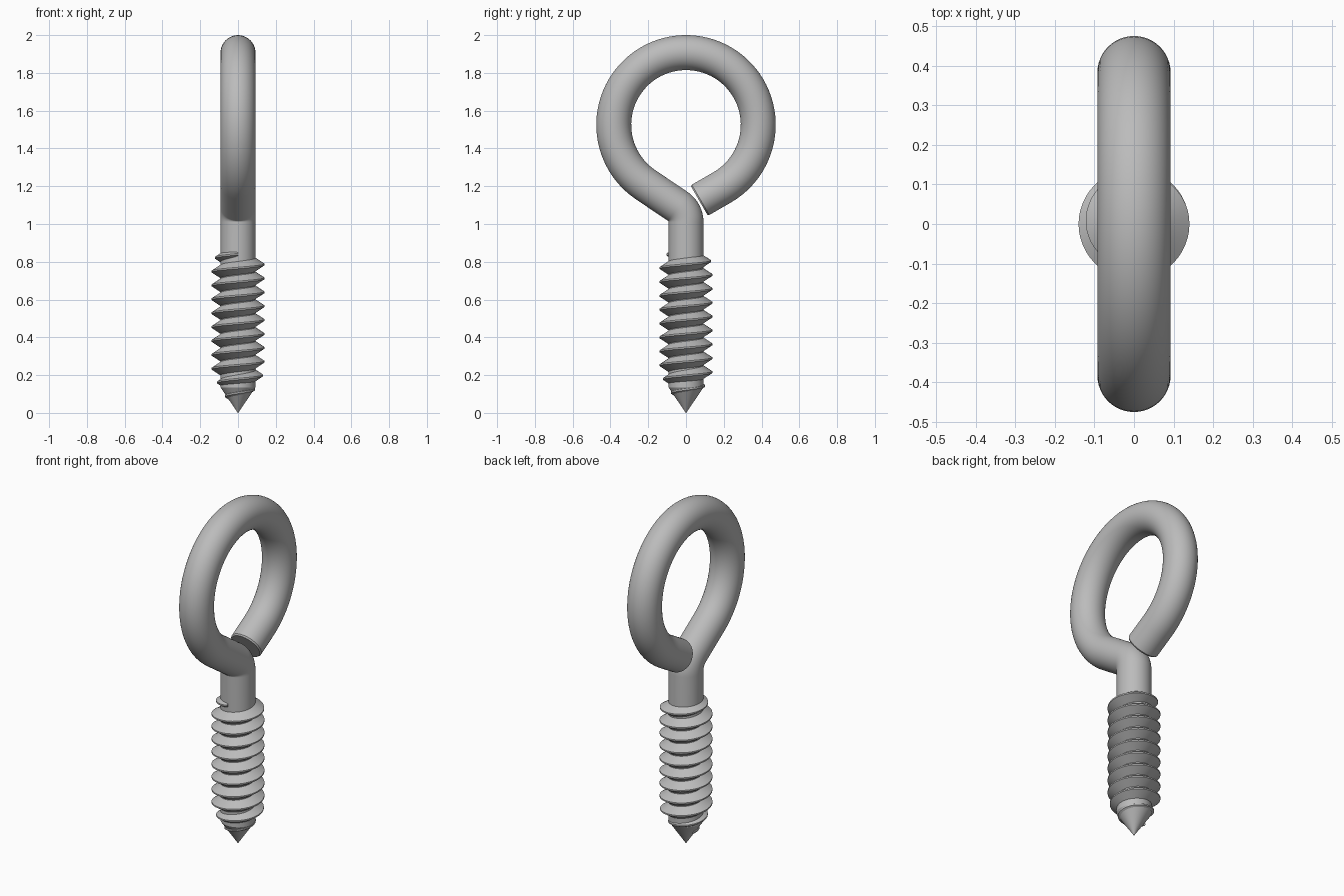
import bpy
import bmesh
from math import sin, cos, pi, radians, tan
from mathutils import Vector

cube = bpy.data.objects.get("Cube")
if cube:
    bpy.data.objects.remove(cube)

steel = bpy.data.materials.new("grey steel")
steel.use_nodes = True
GREY = (0.5, 0.5, 0.5, 1)
steel.diffuse_color = GREY
steel.node_tree.nodes["Principled BSDF"].inputs["Base Color"].default_value = GREY

WIRE = 0.0925        # wire radius
RING = 0.3825        # centreline radius of the eye
CENTRE = 1.525       # height of the eye centre
CONE = 0.135         # height of the pointed tip
PITCH = 0.0735
CREST = 0.14


def loft(name, rings):
    """Skin a list of closed rings and cap both ends."""
    bm = bmesh.new()
    loops = [[bm.verts.new(p) for p in ring] for ring in rings]
    n = len(loops[0])
    for a, b in zip(loops, loops[1:]):
        for i in range(n):
            j = (i + 1) % n
            bm.faces.new((a[i], a[j], b[j], b[i]))
    bm.faces.new(loops[0])
    bm.faces.new(loops[-1])
    bmesh.ops.recalc_face_normals(bm, faces=bm.faces)
    mesh = bpy.data.meshes.new(name)
    bm.to_mesh(mesh)
    bm.free()
    mesh.materials.append(steel)
    obj = bpy.data.objects.new(name, mesh)
    bpy.context.collection.objects.link(obj)
    bpy.ops.object.select_all(action='DESELECT')
    obj.select_set(True)
    bpy.context.view_layer.objects.active = obj
    bpy.ops.object.shade_smooth_by_angle(angle=radians(30))
    return obj


def wire_ring(y, z, heading, radius=WIRE, sides=48):
    """Circle across the wire; heading is measured from +y towards +z."""
    centre = Vector((0, y, z))
    side = Vector((0, -sin(heading), cos(heading)))
    across = Vector((1, 0, 0))
    return [centre + radius * (cos(t) * across + sin(t) * side)
            for t in (2 * pi * i / sides for i in range(sides))]


# Pointed tip and straight shank
up = pi / 2
rings = [wire_ring(0, 0, up, 0.001), wire_ring(0, CONE, up)]

# Bend from the shank into the slanted neck
slope = radians(34)
turn = pi / 2 - slope
bend = 0.1
corner = CENTRE - RING / cos(slope)
bend_z = corner - bend * tan(turn / 2)
for i in range(13):
    a = turn * i / 12
    rings.append(wire_ring(-bend + bend * cos(a), bend_z + bend * sin(a), up + a))

# Eye, running clockwise from lower front over the top to lower back
start, end = -pi / 2 - slope, -pi / 2 + radians(30) - 2 * pi
for i in range(73):
    a = start + (end - start) * i / 72
    rings.append(wire_ring(RING * cos(a), CENTRE + RING * sin(a), a - pi / 2))

# Straight free end with a small chamfer
heading = end - pi / 2
for length, radius in ((0.132, WIRE), (0.14, WIRE - 0.006)):
    y = RING * cos(end) + length * cos(heading)
    z = CENTRE + RING * sin(end) + length * sin(heading)
    rings.append(wire_ring(y, z, heading, radius))
loft("eye_and_shank", rings)

# Right-handed thread, fading out at the top and tapering into the tip
STEPS = 48
TURNS = 10.3
top_z = 0.712 + PITCH * 1.75
sections = []
count = int(STEPS * TURNS)
for i in range(count + 1):
    z = top_z - PITCH * i / STEPS
    angle = 2 * pi * (0.75 - i / STEPS)
    core = WIRE * min(1, z / CONE)
    crest = min(CREST, 0.07 + (z - 0.09) * 0.583)
    fade = min(1, i / (0.7 * STEPS))
    crest = min(crest, 0.1 + (CREST - 0.1) * fade ** 0.6)
    crest = max(crest, core + 0.002)
    root = max(core - 0.006, 0.01)
    half = 0.004 + 0.65 * (crest - root)
    profile = ((root, -half), (crest, -0.004), (crest, 0.004), (root, half))
    sections.append([(r * cos(angle), r * sin(angle), z + dz) for r, dz in profile])
loft("screw_thread", sections)
